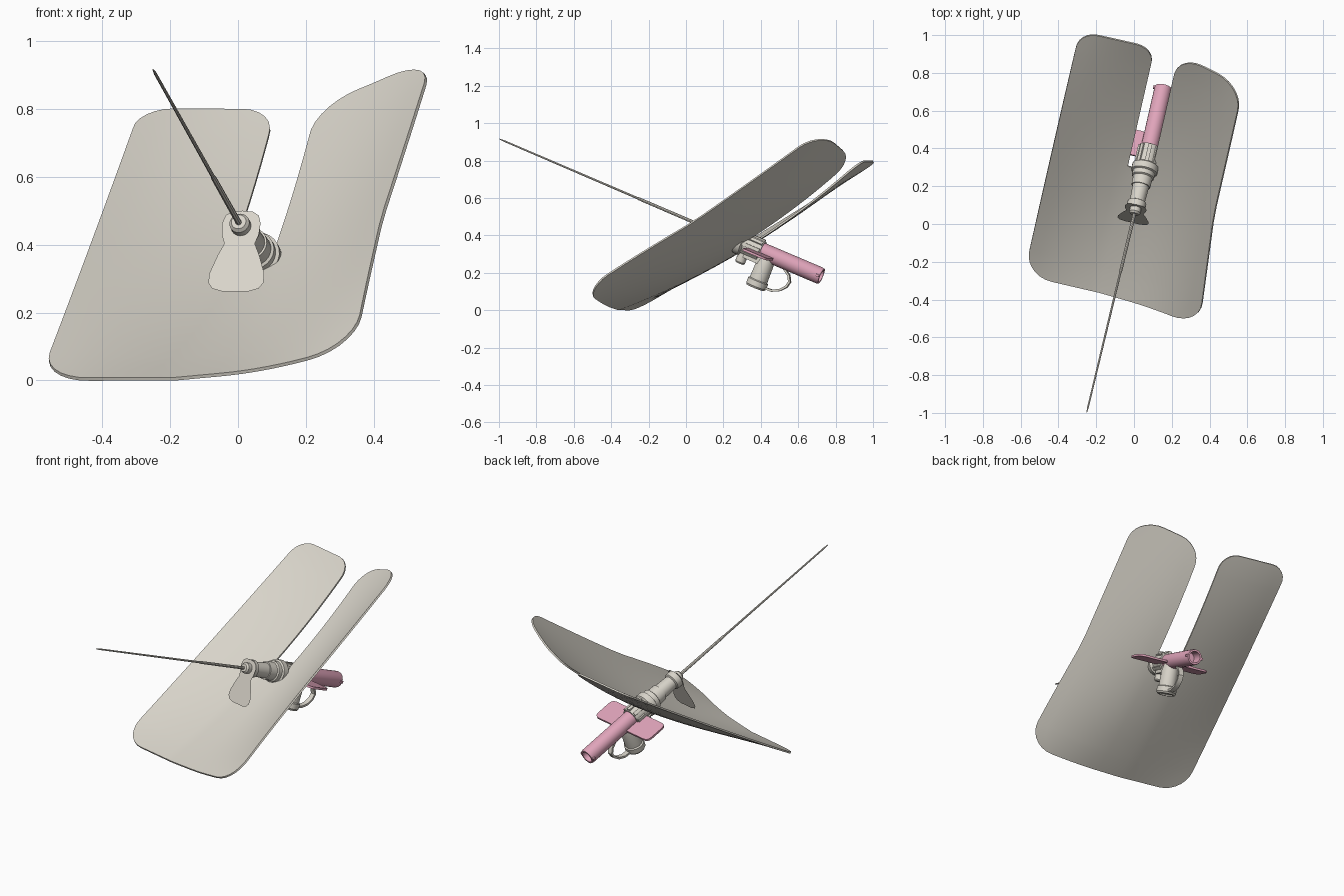
import bpy, bmesh
from math import sin, cos, pi, sqrt
from mathutils import Matrix, Vector

cube = bpy.data.objects.get("Cube")
if cube:
    bpy.data.objects.remove(cube, do_unlink=True)


def material(name, rgb):
    m = bpy.data.materials.new(name)
    m.use_nodes = True
    m.diffuse_color = (*rgb, 1)
    m.node_tree.nodes["Principled BSDF"].inputs["Base Color"].default_value = (*rgb, 1)
    return m


GREY = material("warm_grey", (0.69, 0.66, 0.59))
PINK = material("dusty_pink", (0.74, 0.37, 0.49))


def frame(pitch, origin, lean=0.0):
    """Side x forward x up axes for a part group."""
    level = Vector((0.223 + lean, 0.975, 0)).normalized()
    side = Vector((level.y, -level.x, 0))
    along = level * cos(pitch) + Vector((0, 0, sin(pitch)))
    m = Matrix((side, along, side.cross(along))).transposed().to_4x4()
    m.translation = origin
    return m


SHAFT = frame(-0.393, (-0.238, -0.997, 0.913))
NEEDLE = frame(-0.395, (-0.25, -0.997, 0.915), 0.011)
SHIELD = frame(0.541, (0, 0, 0))
parts = []


def finish(name, bm, mat, pose=SHAFT):
    bmesh.ops.recalc_face_normals(bm, faces=bm.faces)
    mesh = bpy.data.meshes.new(name)
    bm.to_mesh(mesh)
    bm.free()
    mesh.materials.append(mat)
    ob = bpy.data.objects.new(name, mesh)
    ob.matrix_world = pose
    bpy.context.collection.objects.link(ob)
    parts.append(ob)
    return ob


def lathe(name, profile, mat, sides=20, move=Matrix(), pose=SHAFT):
    """Turn (distance, radius) pairs about the forward axis."""
    bm = bmesh.new()
    rings = [[bm.verts.new(move @ Vector((r * cos(2 * pi * i / sides), t, r * sin(2 * pi * i / sides))))
              for i in range(sides)] for t, r in profile]
    for a, b in zip(rings, rings[1:]):
        for i in range(sides):
            j = (i + 1) % sides
            bm.faces.new((a[i], a[j], b[j], b[i]))
    bm.faces.new(rings[0])
    bm.faces.new(rings[-1])
    return finish(name, bm, mat, pose)


def box(name, centre, size, mat, roll=0, bevel=0.0):
    bm = bmesh.new()
    bmesh.ops.create_cube(bm, size=1)
    bmesh.ops.scale(bm, vec=size, verts=bm.verts)
    if bevel:
        upright = [e for e in bm.edges if abs(e.verts[0].co.z - e.verts[1].co.z) > size[2] / 2]
        bmesh.ops.bevel(bm, geom=upright, offset=bevel, segments=4, affect='EDGES', profile=0.5)
    bmesh.ops.translate(bm, vec=centre, verts=bm.verts)
    bmesh.ops.rotate(bm, matrix=Matrix.Rotation(roll, 3, 'Y'), verts=bm.verts)
    return finish(name, bm, mat)


# Shield: dished slotted sheet with one side curling up
LOW, TOP, SLOT, ROUND = -0.335, 1.208, 0.42, 0.15


def inset(gap, r):
    return r - sqrt(max(0, r * r - (r - gap) ** 2)) if gap < r else 0


def height(s, l):
    k = (l - 0.45) / 0.77
    curl = 0.44 * max(0, s + 0.1) ** 1.6 + 0.11 * k * max(0, s)
    sag = 0.076 - (0.42 if s > 0 else 0.27) * s * s
    return 0.209 + curl - sag * (1 - k * k)


def row(l):
    low, top = l - LOW, TOP - l
    ends = ((-0.508 + inset(low, ROUND) + inset(top, 0.1), -0.1 - inset(top, 0.1)),
            (0.03 + inset(top, 0.13), 0.455 - 0.055 * min(1, low / 0.7) - inset(low, ROUND) - inset(top, 0.15)))
    return [a + (b - a) * i / 7 for a, b in ends for i in range(8)]


bm = bmesh.new()
corner = [ROUND * (1 - cos(i * pi / 14)) for i in range(7)]
start, stop = LOW + ROUND, TOP - ROUND
levels = [LOW + c for c in corner]
levels += [start + (SLOT - start) * i / 6 for i in range(7)]
levels += [SLOT + (stop - SLOT) * i / 7 for i in range(1, 8)]
levels += [TOP - c for c in reversed(corner)]
grid = [[bm.verts.new((s, l, height(s, l))) for s in row(l)] for l in levels]
for l, a, b in zip(levels, grid, grid[1:]):
    for i in range(15):
        if i != 7 or l < SLOT - 0.001:
            bm.faces.new((a[i], a[i + 1], b[i + 1], b[i]))
bmesh.ops.recalc_face_normals(bm, faces=bm.faces)
bmesh.ops.solidify(bm, geom=bm.faces[:], thickness=0.01)
finish("shield", bm, GREY, SHIELD)

# Long needle with a thicker rear section
lathe("needle", [(0, 0.002), (0.03, 0.0045), (0.82, 0.006), (0.83, 0.008), (1.2, 0.009)],
      GREY, 8, pose=NEEDLE)

# Stepped barrel and ribbed rear body
lathe("barrel", [(1.165, 0.022), (1.175, 0.03), (1.2, 0.03), (1.2, 0.05), (1.235, 0.05),
                 (1.24, 0.04), (1.33, 0.044), (1.33, 0.05), (1.38, 0.052), (1.385, 0.06),
                 (1.41, 0.06), (1.415, 0.07), (1.45, 0.07), (1.46, 0.056), (1.56, 0.054)], GREY, 24)
for i in range(8):
    box("body_rib", (0, 1.505, 0.054), (0.02, 0.1, 0.016), GREY, i * pi / 4)

# Flared hanging guard plate at the muzzle
bm = bmesh.new()
half = [(0.03, 0.048), (0.05, 0.035), (0.058, 0.01), (0.056, -0.025), (0.046, -0.055),
        (0.062, -0.09), (0.083, -0.15), (0.083, -0.18), (0.07, -0.198), (0.04, -0.207)]
outline = half + [(-s, v) for s, v in reversed(half)]
bm.faces.new([bm.verts.new((s, 1.2, v)) for s, v in outline])
bmesh.ops.solidify(bm, geom=bm.faces[:], thickness=0.016)
finish("muzzle_guard", bm, GREY)

# Hollow handle with end lugs and two flat fins
lathe("handle", [(1.54, 0.046), (1.9, 0.046), (1.911, 0.043), (1.911, 0.033), (1.83, 0.033)], PINK)
for side in (-1, 1):
    box("handle_lug", (side * 0.046, 1.9, 0), (0.014, 0.016, 0.014), PINK)
    box("fin", (side * 0.122, 1.57, -0.014), (0.19, 0.145, 0.012), PINK, 0, 0.03)

# Hanging grip, its cap, and the small knob ahead of it
down = Matrix.Translation((0, 1.6, 0)) @ Matrix.Rotation(-pi / 2, 4, 'X')
lathe("lower_grip", [(0.02, 0.04), (0.06, 0.048), (0.15, 0.05), (0.155, 0.057), (0.185, 0.057),
                     (0.195, 0.05), (0.195, 0.038), (0.188, 0.038)], GREY, 20, down)
box("grip_mount", (0, 1.54, -0.045), (0.07, 0.12, 0.05), GREY)
knob = Matrix.Translation((0, 1.47, 0)) @ Matrix.Rotation(-pi / 2, 4, 'X')
lathe("front_knob", [(0.04, 0.028), (0.1, 0.028), (0.108, 0.022)], GREY, 12, knob)

# Loop guard from the grip back up to the handle
path = [(1.64, -0.178), (1.69, -0.175), (1.73, -0.155), (1.755, -0.125),
        (1.762, -0.095), (1.745, -0.065), (1.7, -0.035)]
bm = bmesh.new()
rings = []
for i, (t, v) in enumerate(path):
    (t0, v0), (t1, v1) = path[max(0, i - 1)], path[min(len(path) - 1, i + 1)]
    across = Vector((0, v0 - v1, t1 - t0)).normalized() * 0.006
    centre = Vector((0, t, v))
    wide = Vector((0.015, 0, 0))
    rings.append([bm.verts.new(centre + a * wide + b * across)
                  for a, b in ((-1, -1), (1, -1), (1, 1), (-1, 1))])
for a, b in zip(rings, rings[1:]):
    for i in range(4):
        j = (i + 1) % 4
        bm.faces.new((a[i], a[j], b[j], b[i]))
bm.faces.new(rings[0])
bm.faces.new(rings[-1])
finish("loop_guard", bm, GREY)

# Smooth the round surfaces, keep hard edges
bpy.ops.object.select_all(action='DESELECT')
for ob in parts:
    ob.select_set(True)
bpy.context.view_layer.objects.active = parts[0]
bpy.ops.object.shade_smooth_by_angle(angle=0.6)
